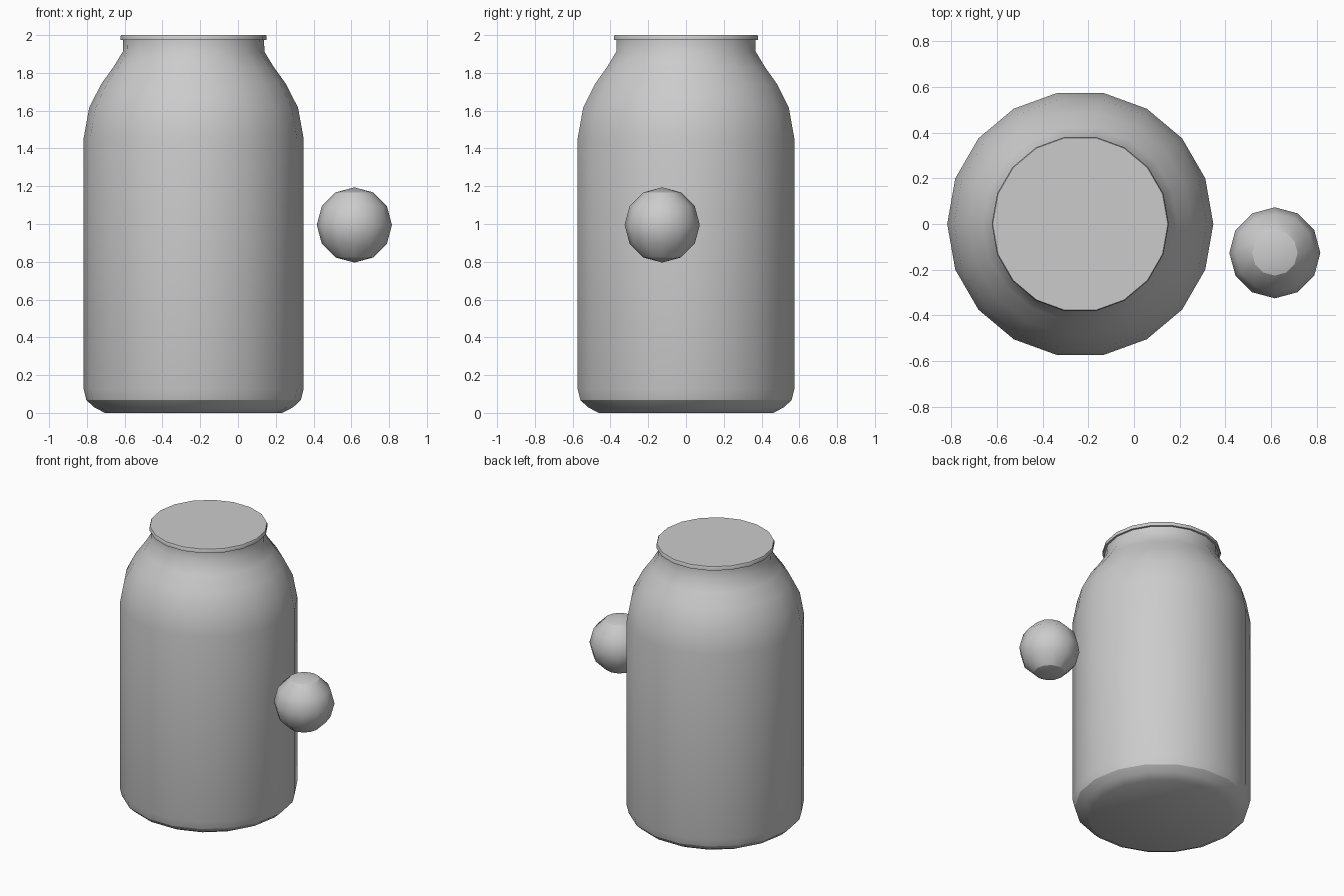
import bpy, bmesh, math

if "Cube" in bpy.data.objects:
    bpy.data.objects.remove(bpy.data.objects["Cube"])


def finish(bm, name, location):
    bmesh.ops.recalc_face_normals(bm, faces=bm.faces)
    mesh = bpy.data.meshes.new(name)
    bm.to_mesh(mesh)
    bm.free()
    obj = bpy.data.objects.new(name, mesh)
    obj.location = location
    bpy.context.collection.objects.link(obj)
    bpy.ops.object.select_all(action='DESELECT')
    obj.select_set(True)
    bpy.context.view_layer.objects.active = obj
    bpy.ops.object.shade_smooth_by_angle(angle=math.radians(30))
    return obj


def lathe(name, profile, sides, location):
    """Closed solid of revolution from (radius, height) points, bottom to top."""
    bm = bmesh.new()
    rings = [[bm.verts.new((r * math.cos(2 * math.pi * i / sides),
                            r * math.sin(2 * math.pi * i / sides), z))
              for i in range(sides)] for r, z in profile]
    for low, high in zip(rings, rings[1:]):
        for i in range(sides):
            j = (i + 1) % sides
            bm.faces.new((low[i], low[j], high[j], high[i]))
    bm.faces.new(rings[0][::-1])
    bm.faces.new(rings[-1])
    return finish(bm, name, location)


# Jar body: rounded foot, straight wall, sloping shoulder, neck and thin rim
lathe("jar_body", [
    (0.47, 0.0), (0.527, 0.03), (0.568, 0.068), (0.582, 0.125),
    (0.582, 1.455), (0.553, 1.615), (0.49, 1.74), (0.425, 1.83),
    (0.375, 1.912), (0.373, 1.973), (0.387, 1.973), (0.387, 1.993),
    (0.383, 2.0)], 18, (-0.235, 0, 0))

# Low-poly ball floating beside the jar
bm = bmesh.new()
bmesh.ops.create_uvsphere(bm, u_segments=12, v_segments=6, radius=0.199)
ball = finish(bm, "ball", (0.616, -0.126, 0.995))
# Facet edges meet at about 30 degrees, so smooth the whole ball
ball.select_set(True)
bpy.ops.object.shade_smooth_by_angle(angle=math.radians(60))
